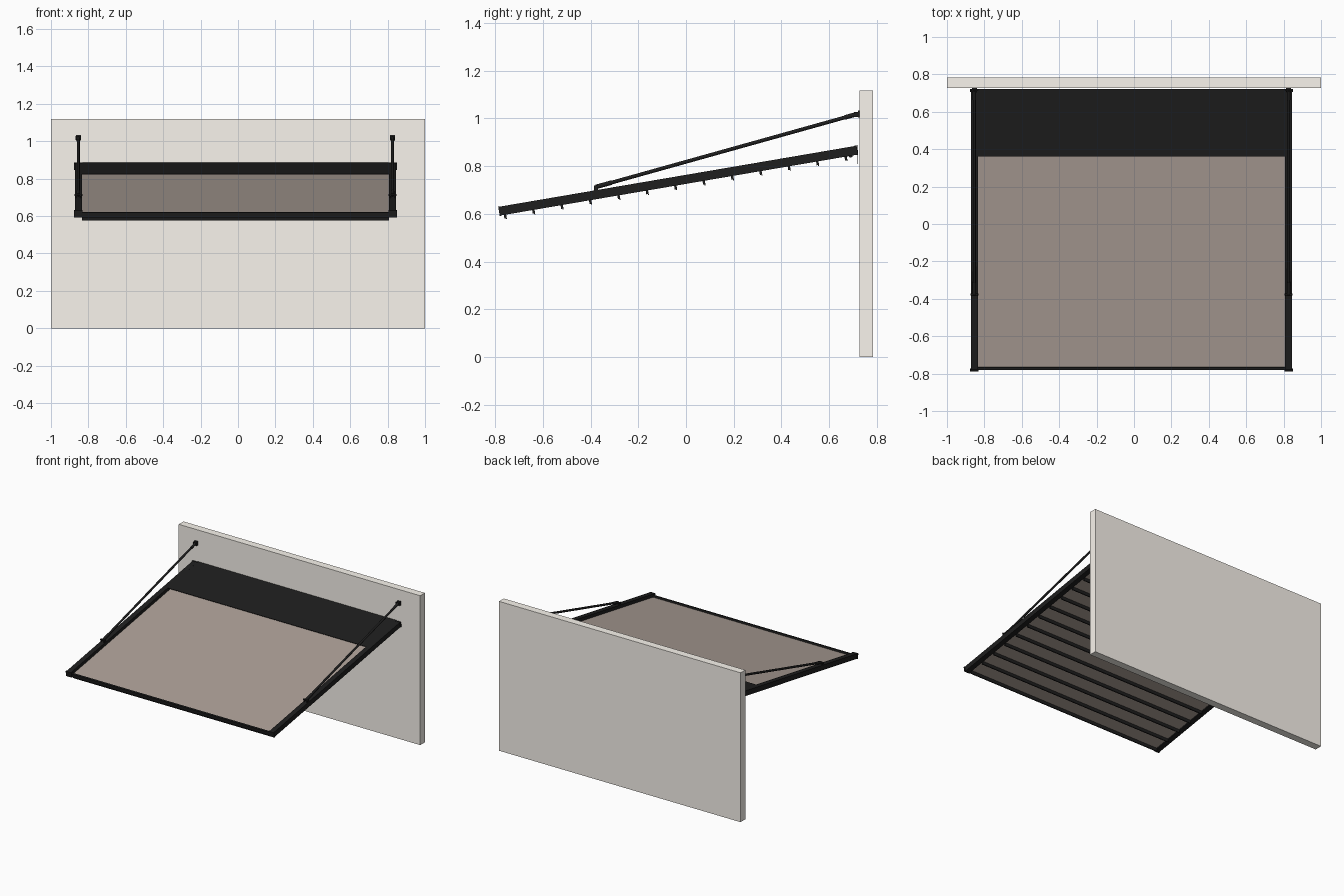
import bpy, bmesh, math
from mathutils import Matrix, Vector

if "Cube" in bpy.data.objects:
    bpy.data.objects.remove(bpy.data.objects["Cube"])

CX = -0.0135                      # canopy centre line
HALF_W, RAIL_X = 0.821, 0.840     # panel half width, rail offset
ANGLE = math.atan2(0.256, 1.5)
HALF_L = 0.75 / math.cos(ANGLE)
# slope frame: x across, y up the slope, z normal to the canopy
SLOPE = Matrix.Translation((CX, -0.033, 0.739)) @ Matrix.Rotation(ANGLE, 4, 'X')


def material(name, rgb):
    m = bpy.data.materials.new(name)
    m.diffuse_color = (*rgb, 1)
    m.use_nodes = True
    m.node_tree.nodes["Principled BSDF"].inputs["Base Color"].default_value = m.diffuse_color
    return m


DARK = material("dark_metal", (0.013, 0.013, 0.013))
BROWN = material("brown_sheet", (0.41, 0.345, 0.305))
WALL = material("wall_plaster", (0.95, 0.91, 0.85))


def finish(name, bm, mat, matrix=Matrix()):
    bmesh.ops.recalc_face_normals(bm, faces=bm.faces)
    me = bpy.data.meshes.new(name)
    bm.to_mesh(me)
    bm.free()
    me.materials.append(mat)
    ob = bpy.data.objects.new(name, me)
    ob.matrix_world = matrix
    bpy.context.collection.objects.link(ob)
    return ob


def box(name, lo, hi, mat=DARK, matrix=Matrix()):
    lo, hi = Vector(lo), Vector(hi)
    bm = bmesh.new()
    bmesh.ops.create_cube(bm, size=1)
    bmesh.ops.scale(bm, vec=hi - lo, verts=bm.verts)
    bmesh.ops.translate(bm, vec=(lo + hi) / 2, verts=bm.verts)
    return finish(name, bm, mat, matrix)


def rod(name, a, b, r, sides=16):
    a, b = Vector(a), Vector(b)
    bm = bmesh.new()
    bmesh.ops.create_cone(bm, cap_ends=True, segments=sides, radius1=r, radius2=r,
                          depth=(b - a).length)
    for f in bm.faces:
        f.smooth = len(f.verts) == 4
    for e in bm.edges:
        e.smooth = all(len(f.verts) == 4 for f in e.link_faces)
    turn = (b - a).to_track_quat('Z', 'Y').to_matrix().to_4x4()
    return finish(name, bm, DARK, Matrix.Translation((a + b) / 2) @ turn)


def extrude_x(name, pts, half, matrix):
    # closed (y, z) profile drawn out across the canopy
    bm = bmesh.new()
    face = bm.faces.new([bm.verts.new((-half, y, z)) for y, z in pts])
    new = bmesh.ops.extrude_face_region(bm, geom=[face])["geom"]
    bmesh.ops.translate(bm, vec=(2 * half, 0, 0),
                        verts=[v for v in new if isinstance(v, bmesh.types.BMVert)])
    return finish(name, bm, DARK, matrix)


# wall
box("wall", (-1, 0.727, 0), (1, 0.783, 1.118), WALL)

# recessed sheet, with the dark apron lying above it next to the wall
split = (0.365 + 0.033) / math.cos(ANGLE)
box("canopy_sheet", (-HALF_W, -HALF_L + 0.018, -0.011), (HALF_W, HALF_L - 0.004, -0.005),
    BROWN, SLOPE)
box("dark_apron", (-HALF_W, split, 0.0155), (HALF_W, HALF_L + 0.006, 0.0185), DARK, SLOPE)

# cross slats: thin fins with a small lip
for i in range(13):
    y = (-0.762 + 0.119 * i + 0.033) / math.cos(ANGLE)
    slat = [(y - 0.005, -0.011), (y + 0.005, -0.011), (y + 0.005, -0.038),
            (y + 0.001, -0.038), (y + 0.001, -0.034), (y - 0.005, -0.034)]
    extrude_x(f"slat_{i + 1}", slat, HALF_W, SLOPE)

# front bar
box("front_bar", (-HALF_W, -HALF_L + 0.004, -0.0187), (HALF_W, -HALF_L + 0.018, 0.008),
    DARK, SLOPE)

# wall gutter pipe and flashing
rod("gutter_pipe", (CX - HALF_W, 0.690, 0.845), (CX + HALF_W, 0.690, 0.845), 0.009)
box("wall_flashing", (CX - HALF_W, 0.719, 0.810), (CX + HALF_W, 0.722, 0.880))

for s, side in ((-1, "left"), (1, "right")):
    # side rail with end caps
    rx = s * RAIL_X
    box(f"{side}_rail", (rx - 0.019, -HALF_L + 0.004, -0.0187),
        (rx + 0.019, HALF_L - 0.004, 0.0187), DARK, SLOPE)
    for end, tag in ((-1, "front"), (1, "back")):
        y = end * (HALF_L - 0.003)
        box(f"{side}_{tag}_cap", (rx - 0.023, y - 0.004, -0.020),
            (rx + 0.023, y + 0.004, 0.020), DARK, SLOPE)

    # tie rod with sleeves, pins, clevis plates and wall bracket
    x = CX + rx
    low, top = Vector((x, -0.377, 0.713)), Vector((x, 0.712, 1.017))
    d = (top - low).normalized()
    rod(f"{side}_tie_rod", low, top, 0.0078)
    for tag, a, b in (("lower", low, low + d * 0.07), ("upper", top - d * 0.05, top)):
        rod(f"{side}_{tag}_rod_sleeve", a, b, 0.0095)
    rod(f"{side}_lower_pin", low - Vector((0.021, 0, 0)), low + Vector((0.021, 0, 0)), 0.005)
    rod(f"{side}_upper_pin", top - Vector((0.013, 0, 0)), top + Vector((0.013, 0, 0)), 0.005)
    for k, edge in ((-1, "outer"), (1, "inner")):
        px = x + k * s * -0.012
        box(f"{side}_{edge}_lower_clevis", (px - 0.003, -0.386, 0.690),
            (px + 0.003, -0.368, 0.718))
        box(f"{side}_{edge}_upper_clevis", (px - 0.002, 0.704, 1.006),
            (px + 0.002, 0.722, 1.028))
    box(f"{side}_wall_bracket", (x - 0.013, 0.720, 1.003), (x + 0.013, 0.727, 1.034))
